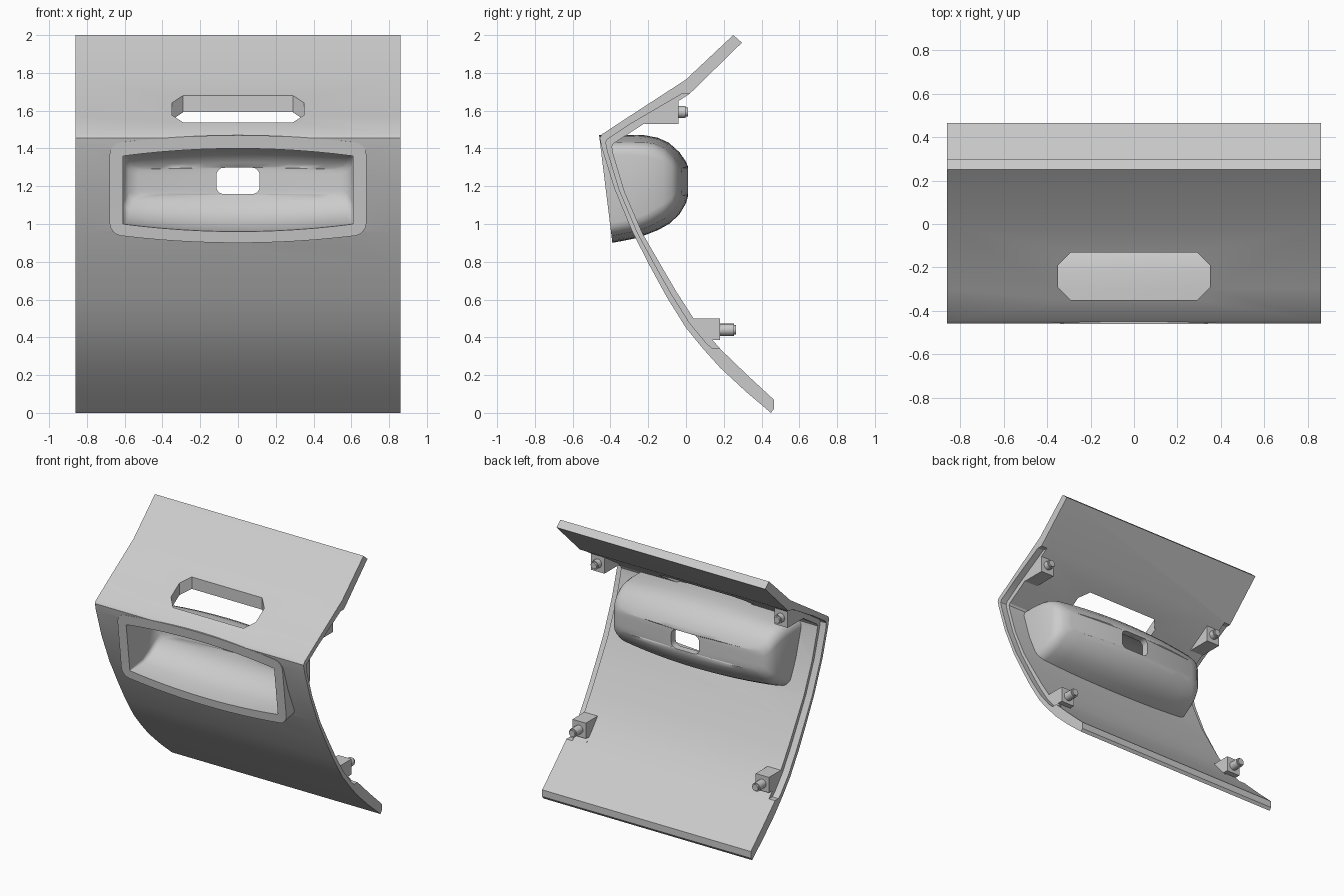
import bpy, bmesh, math
from mathutils import Matrix

if "Cube" in bpy.data.objects:
    bpy.data.objects.remove(bpy.data.objects["Cube"])


def finish(bm, name):
    bmesh.ops.recalc_face_normals(bm, faces=bm.faces)
    me = bpy.data.meshes.new(name)
    bm.to_mesh(me)
    bm.free()
    ob = bpy.data.objects.new(name, me)
    bpy.context.collection.objects.link(ob)
    return ob


def loft(rings, name, closed=False):
    """Skin equal-length point rings; closed joins last to first, else caps."""
    bm = bmesh.new()
    vs = [[bm.verts.new(p) for p in r] for r in rings]
    n, m = len(vs[0]), len(vs)
    for i in range(m if closed else m - 1):
        a, b = vs[i], vs[(i + 1) % m]
        for j in range(n):
            k = (j + 1) % n
            bm.faces.new((a[j], a[k], b[k], b[j]))
    if not closed:
        bm.faces.new(vs[0])
        bm.faces.new(vs[-1])
    return finish(bm, name)


def extrude_x(profile, x0, x1, name):
    return loft([[(x, y, z) for y, z in profile] for x in (x0, x1)], name)


def cut(ob, cutter):
    mod = ob.modifiers.new("cut", 'BOOLEAN')
    mod.operation = 'DIFFERENCE'
    mod.solver = 'EXACT'
    mod.object = cutter
    bpy.context.view_layer.objects.active = ob
    bpy.ops.object.modifier_apply(modifier=mod.name)
    bpy.data.objects.remove(cutter)


def smooth(ob, angle=30):
    bpy.ops.object.select_all(action='DESELECT')
    ob.select_set(True)
    bpy.context.view_layer.objects.active = ob
    bpy.ops.object.shade_smooth_by_angle(angle=math.radians(angle))


def ring(w, zc, h, r, y, bow=0.0, tilt=0.0, yb=0.0):
    """Rounded rectangle in xz with bowed top and bottom edges."""
    pts = []
    for q, (sx, sz) in enumerate([(1, 1), (-1, 1), (-1, -1), (1, -1)]):
        for i in range(5):
            a = math.pi / 2 * (q + i / 4)
            pts.append((sx * (w - r) + r * math.cos(a), sz * (h - r) + r * math.sin(a)))
        if q % 2 == 0:  # long edge subdivisions
            for i in range(1, 12):
                pts.append((sx * (w - r) * (1 - 2 * i / 12), sz * h))
    out = []
    for x, z in pts:
        z = zc + z + z / h * bow * (1 - (x / w) ** 2)
        out.append((x, y + tilt * (z - zc) - yb * (x / 0.65) ** 2, z))
    return out


# Bent panel
outer = [(.25, 2), (0, 1.765), (-.3, 1.57), (-.445, 1.475), (-.457, 1.455), (-.445, 1.4),
         (-.38, 1.19), (-.285, .96), (-.19, .775), (-.1, .61), (0, .45), (.09, .34),
         (.18, .24), (.32, .11), (.45, 0)]
inner = [(.296, 1.96), (.02, 1.69), (-.27, 1.5), (-.385, 1.425), (-.392, 1.41), (-.385, 1.37),
         (-.325, 1.17), (-.23, .95), (-.135, .785), (-.05, .64), (.04, .5), (.12, .405),
         (.19, .33), (.33, .195), (.465, .07)]
panel = extrude_x(outer + [(.465, .02)] + inner[::-1], -.86, .86, "panel")

# Thinner rebate along both side edges, on the inside
mid = [((a + c) / 2, (b + d) / 2) for (a, b), (c, d) in zip(outer, inner)][2:12]
rebate = [(.02, 1.69), (-.02, 1.69)] + mid + [(.14, .34), (.2, .34)]
for x0, x1 in ((.81, .9), (-.9, -.81)):
    cut(panel, extrude_x(rebate, x0, x1, "rebate_cutter"))

# Finger slot in the upper slope
slot = [(-.35, -.29), (-.35, -.19), (-.29, -.13), (.29, -.13),
        (.35, -.19), (.35, -.29), (.29, -.35), (-.29, -.35)]
cut(panel, loft([[(x, y, z) for x, y in slot] for z in (1.3, 1.95)], "slot_cutter"))

# Opening behind the bowl
cut(panel, loft([ring(.64, 1.185, .2, .04, y, .035) for y in (-.6, -.06)], "bowl_cutter"))
smooth(panel)

# Bezel and bowl: one closed shell from rim inward, through the hole and back out
T = -.123
bowl = loft([
    ring(.68, 1.185, .24, .06, -.425, .045, T),
    ring(.61, 1.18, .18, .006, -.424, .04, T),
    ring(.61, 1.19, .18, .02, -.26, .04, -.05),
    ring(.61, 1.205, .165, .03, -.16, .035, 0, .02),
    ring(.605, 1.21, .125, .03, -.09, .03, 0, .03),
    ring(.58, 1.22, .085, .03, -.055, .02, 0, .04),
    ring(.53, 1.225, .065, .03, -.045, .01, 0, .04),
    ring(.115, 1.228, .07, .04, -.042),
    ring(.115, 1.228, .07, .04, .01),
    ring(.55, 1.225, .07, .04, .01, .01, 0, .05),
    ring(.61, 1.22, .09, .05, .0, .02, 0, .05),
    ring(.645, 1.215, .135, .06, -.035, .03, 0, .04),
    ring(.66, 1.215, .18, .07, -.09, .035, 0, .03),
    ring(.67, 1.212, .205, .07, -.15, .04, 0, .02),
    ring(.675, 1.205, .22, .065, -.22, .045),
    ring(.68, 1.197, .23, .06, -.29, .045, -.05),
], "bezel_and_bowl", closed=True)
smooth(bowl, 40)

# Mounting blocks and pins, mirrored left and right
upper = [(-.22, 1.53), (-.04, 1.53), (-.04, 1.665), (-.2, 1.575)]
lower = [(.03, .5), (.18, .5), (.18, .385), (.14, .385), (.18, .342), (.12, .39)]


def pin(x, y, z, length, name):
    bm = bmesh.new()
    for r, l in ((.032, length - .012), (.024, length)):
        bmesh.ops.create_cone(bm, cap_ends=True, segments=16, radius1=r, radius2=r, depth=l + .02,
                              matrix=Matrix.Translation((x, y + l / 2 - .01, z))
                              @ Matrix.Rotation(math.pi / 2, 4, 'X'))
    smooth(finish(bm, name))


for side, s in (("right", 1), ("left", -1)):
    extrude_x(upper, s * .7, s * .81, "upper_block_" + side)
    extrude_x(lower, s * .7, s * .81, "lower_block_" + side)
    pin(s * .755, -.04, 1.593, .05, "upper_pin_" + side)
    pin(s * .755, .18, .44, .085, "lower_pin_" + side)
